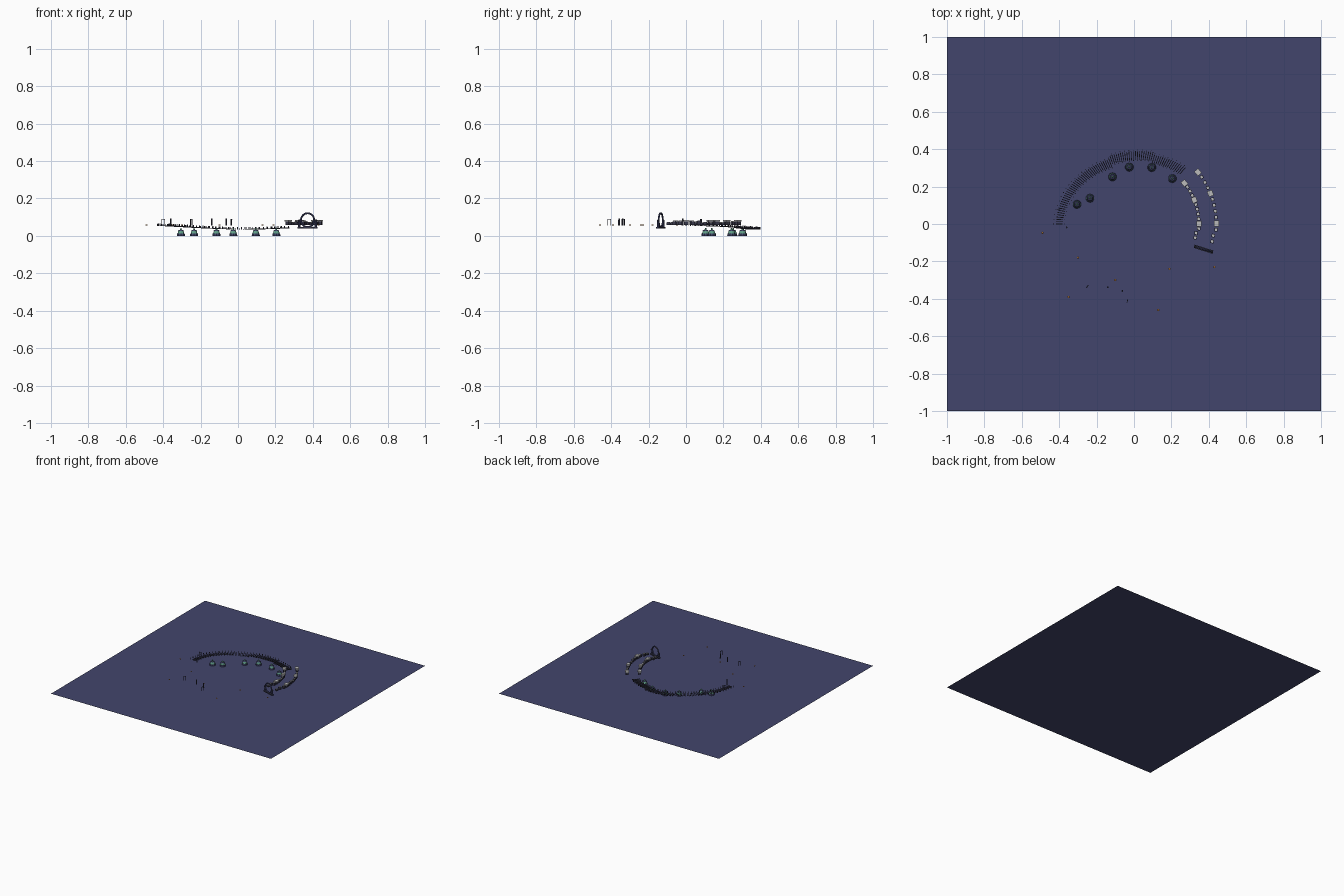
import bpy, math, random
from math import sin, cos, radians, pi
from mathutils import Matrix, Vector

if "Cube" in bpy.data.objects:
    bpy.data.objects.remove(bpy.data.objects["Cube"])

random.seed(4)


def mat(name, rgb):
    m = bpy.data.materials.new(name)
    m.diffuse_color = (*rgb, 1)
    m.use_nodes = True
    m.node_tree.nodes["Principled BSDF"].inputs["Base Color"].default_value = m.diffuse_color
    return m


NAVY = mat("navy", (0.055, 0.06, 0.15))
DARK = mat("dark_timber", (0.04, 0.04, 0.07))
PALE = mat("pale_canvas", (0.5, 0.5, 0.5))
GREEN = mat("green", (0.12, 0.35, 0.25))
ORANGE = mat("orange", (0.6, 0.25, 0.06))


def finish(name, m):
    o = bpy.context.object
    o.name = name
    o.data.materials.append(m)
    return o


def box(name, loc, size, m, rot=0):
    bpy.ops.mesh.primitive_cube_add(size=1, location=loc)
    o = finish(name, m)
    o.data.transform(Matrix.Diagonal((*size, 1)))
    o.rotation_euler.z = rot
    return o


def frustum(name, x, y, z0, z1, r0, r1, m, n=8):
    bpy.ops.mesh.primitive_cone_add(vertices=n, radius1=r0, radius2=r1, depth=z1 - z0,
                                    location=(x, y, (z0 + z1) / 2))
    return finish(name, m)


def ball(name, loc, r, m, flat=1):
    bpy.ops.mesh.primitive_ico_sphere_add(subdivisions=2, radius=r, location=loc)
    o = finish(name, m)
    o.scale.z = flat
    return o


def boxes_mesh(name, items, m):
    """Many boxes (location, size, z rotation, tilt) joined in one mesh."""
    verts, faces = [], []
    for loc, size, rot in items:
        b = len(verts)
        M = Matrix.Translation(loc) @ Matrix.Rotation(rot, 4, 'Z')
        for sx in (-.5, .5):
            for sy in (-.5, .5):
                for sz in (-.5, .5):
                    verts.append(M @ Vector((sx * size[0], sy * size[1], sz * size[2])))
        for f in ((0, 1, 3, 2), (4, 6, 7, 5), (0, 4, 5, 1), (2, 3, 7, 6), (0, 2, 6, 4), (1, 5, 7, 3)):
            faces.append([b + i for i in f])
    me = bpy.data.meshes.new(name)
    me.from_pydata(verts, [], faces)
    me.materials.append(m)
    o = bpy.data.objects.new(name, me)
    bpy.context.collection.objects.link(o)
    return o


# ground sheet
bpy.ops.mesh.primitive_plane_add(size=2)
finish("ground_sheet", NAVY)

# curved walkway: sleepers with small posts at both ends
sleepers, posts = [], []
for i in range(78):
    deg = 180 - i * 1.72
    a = radians(deg)
    r = 0.375 + 0.025 * cos(2 * a) + 0.012 * sin(2 * a)
    if 75 < deg < 110:
        r += 0.015
    z = 0.036 + 0.018 * cos(a + 0.1) ** 2
    L = 0.036 + 0.012 * sin(a)
    sleepers.append(((r * cos(a), r * sin(a), z), (L, 0.004, 0.004), a))
    if i % 2 == 0:
        for d in (-0.027, 0.03):
            q = r + d
            posts.append(((q * cos(a), q * sin(a), z + 0.005), (0.004, 0.004, 0.012), a))
boxes_mesh("walkway_sleepers", sleepers, DARK)
boxes_mesh("walkway_posts", posts, DARK)

# low round planters beside the walkway
for x, y in ((-.305, .105), (-.235, .138), (-.115, .252), (-.025, .304), (.095, .302), (.205, .243)):
    frustum("planter_base", x, y, 0, 0.012, 0.023, 0.021, NAVY, 10)
    frustum("planter_body", x, y, 0.012, 0.026, 0.019, 0.015, GREEN, 10)
    frustum("planter_rim", x, y, 0.026, 0.031, 0.017, 0.012, NAVY, 10)
    frustum("planter_top", x, y, 0.031, 0.042, 0.006, 0.003, GREEN, 6)

# two curved rows of stalls
dark_boxes, counters = [], []
for row, R in (("inner", 0.347), ("outer", 0.44)):
    for k in range(13):
        deg = 39 - k * 4.3
        a = radians(deg)
        r = R - (0.0 if deg > -8 else 0.012)
        x, y = r * cos(a), r * sin(a)
        if k in (0, 4, 9):
            box(row + "_stall_roof", (x, y, 0.082), (0.027, 0.031, 0.008), PALE, a)
            box(row + "_stall_body", (x, y, 0.068), (0.021, 0.024, 0.02), DARK, a)
        else:
            h = random.uniform(0.010, 0.022)
            dark_boxes.append(((x, y, 0.058 + h / 2), (0.017, 0.019, h), a))
            counters.append(((x, y, 0.06 + h), (0.012, 0.013, 0.004), a))
boxes_mesh("stall_crates", dark_boxes, DARK)
boxes_mesh("stall_covers", counters, PALE)

# ring gate on a plinth
ga = math.atan2(-0.03, 0.095)
gx, gy = 0.372, -0.135
box("gate_plinth", (gx, gy, 0.044), (0.105, 0.018, 0.009), DARK, ga)
bpy.ops.mesh.primitive_torus_add(major_radius=0.037, minor_radius=0.005, major_segments=32,
                                 minor_segments=8, location=(gx, gy, 0.084),
                                 rotation=(pi / 2, 0, ga))
finish("gate_ring", NAVY)
for s in (-1, 1):
    px, py = gx + s * 0.047 * cos(ga), gy + s * 0.047 * sin(ga)
    frustum("gate_pillar", px, py, 0.04, 0.078, 0.007, 0.006, NAVY)
    ball("gate_finial", (px, py, 0.081), 0.007, DARK)

# scattered orange lamps
for x, y in ((-.49, -.047), (-.30, -.18), (-.35, -.39), (-.10, -.30), (.13, -.46), (.19, -.24), (.43, -.23)):
    ball("ground_lamp", (x, y, 0.058), 0.006, ORANGE, 0.6)

# slim standing markers and small arches
for x, y in ((-.36, -.018), (-.14, -.338), (-.062, -.358)):
    frustum("marker_post", x, y, 0.056, 0.093, 0.005, 0.004, DARK, 6)
for x, y, rot in ((-.035, -.41, 1.3), (-.25, -.335, 1.0), (-.40, .08, 0.3)):
    for s in (-1, 1):
        box("arch_leg", (x + s * .008 * cos(rot), y + s * .008 * sin(rot), .072), (.003, .003, .032), DARK, rot)
    box("arch_beam", (x, y, 0.089), (0.02, 0.004, 0.003), DARK, rot)
